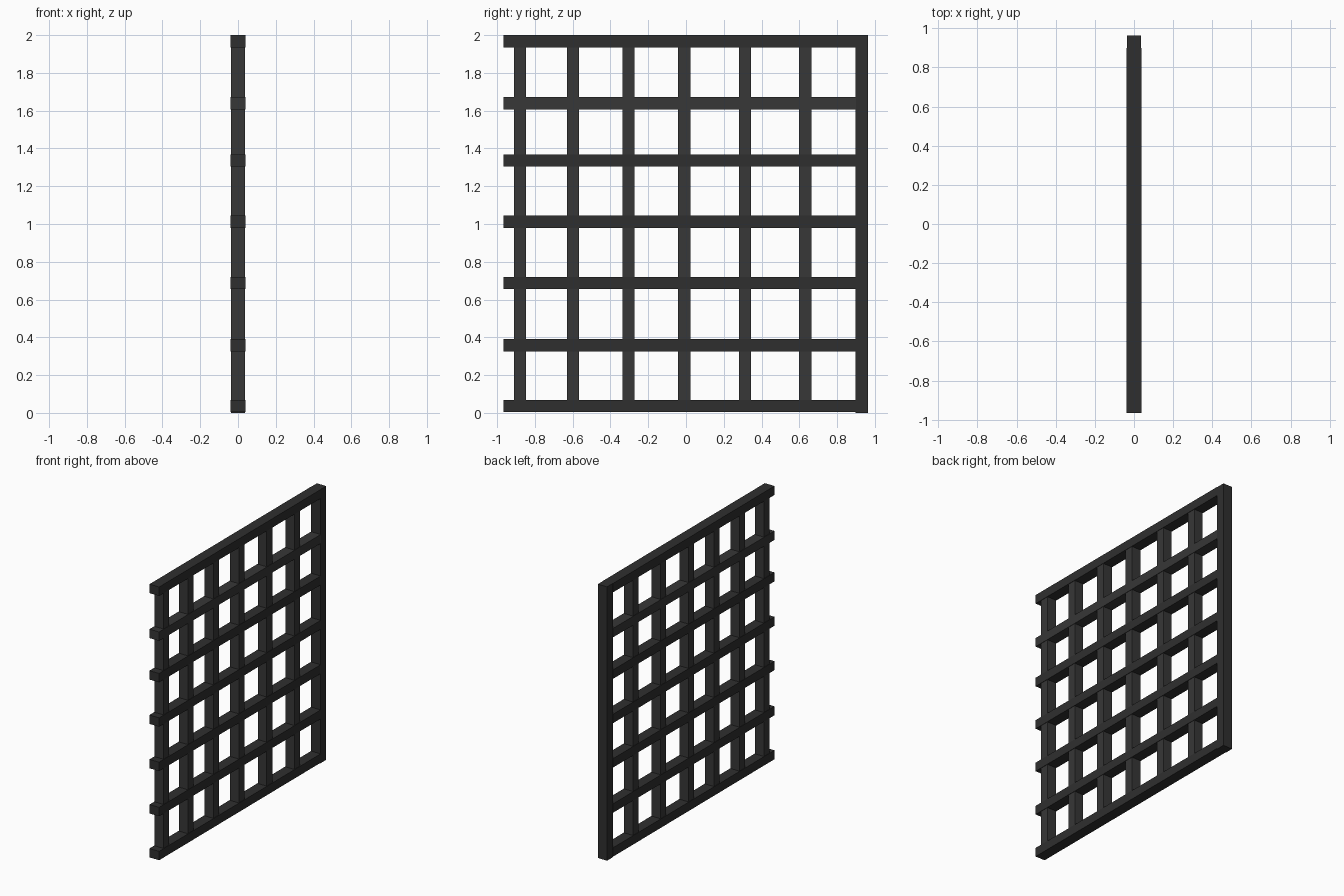
import bpy

if "Cube" in bpy.data.objects:
    bpy.data.objects.remove(bpy.data.objects["Cube"])

BAR = 0.065  # visible width of every bar


def grey(name, value):
    mat = bpy.data.materials.new(name)
    mat.diffuse_color = (value, value, value, 1)
    mat.use_nodes = True
    mat.node_tree.nodes["Principled BSDF"].inputs["Base Color"].default_value = mat.diffuse_color
    return mat


dark = grey("dark_iron", 0.028)
mid = grey("mid_iron", 0.038)


def box(name, lo, hi, mat):
    bpy.ops.mesh.primitive_cube_add(
        size=1, location=[(a + b) / 2 for a, b in zip(lo, hi)])
    ob = bpy.context.object
    ob.name = name
    ob.scale = [b - a for a, b in zip(lo, hi)]
    bpy.ops.object.transform_apply(location=False, rotation=False, scale=True)
    ob.data.materials.append(mat)


# Horizontal rails, slightly deeper than the uprights
rail_z = [0.037, 0.358, 0.688, 1.012, 1.336, 1.639, 1.9675]
for i, z in enumerate(rail_z):
    box(f"rail_{i + 1}", (-0.039, -0.966, z - BAR / 2),
        (0.039, 0.9, z + BAR / 2), mid if i == 5 else dark)

# Uprights set just behind the rail faces
upright_y = [-0.879, -0.598, -0.304, -0.010, 0.312, 0.631]
for i, y in enumerate(upright_y):
    box(f"upright_{i + 1}", (-0.036, y - BAR / 2, 0.02),
        (0.036, y + BAR / 2, 1.98), mid)

# Full-height end post closing the rails
box("end_post", (-0.037, 0.898, 0.0), (0.037, 0.964, 2.0), dark)
